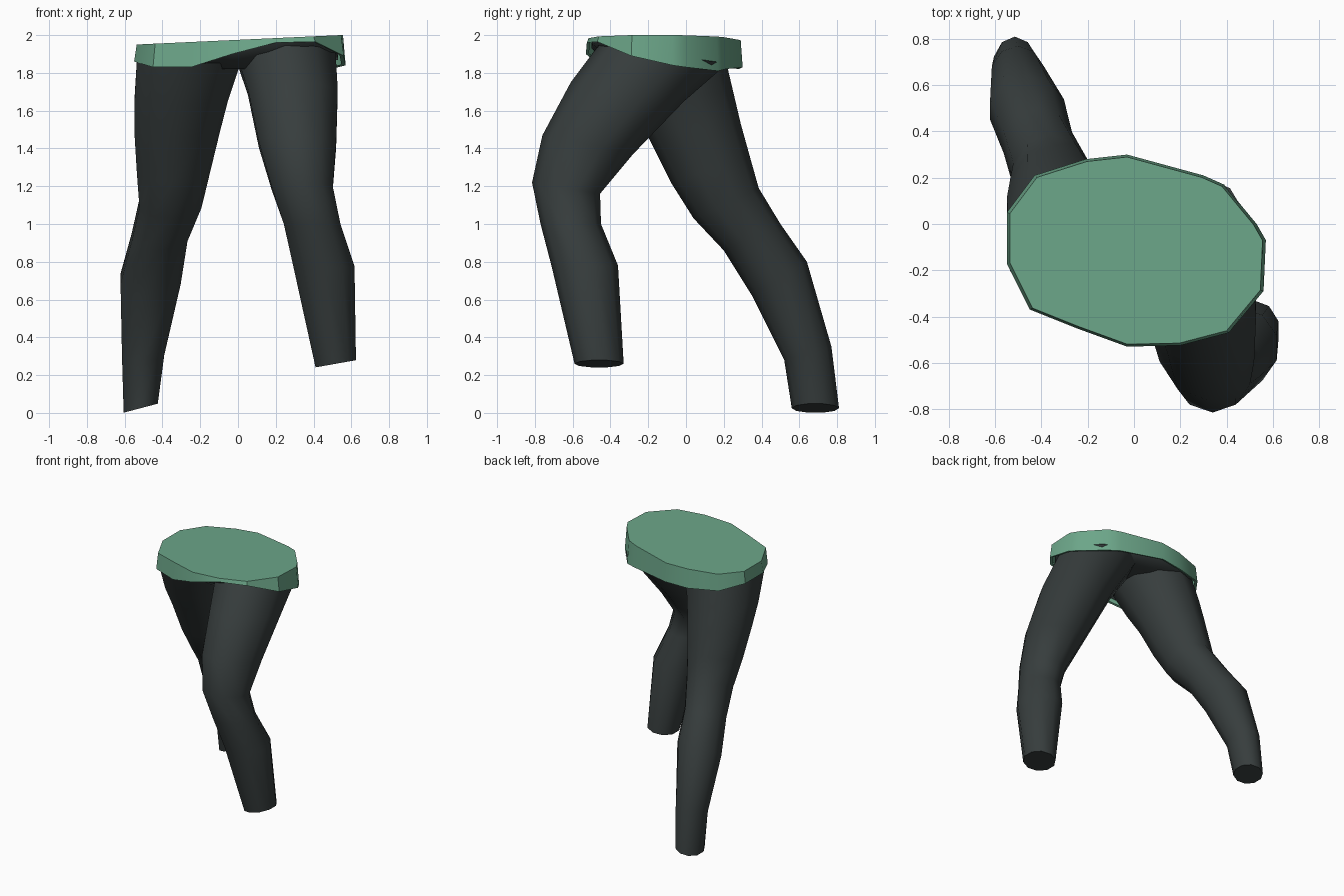
import bpy, bmesh, math
from mathutils import Vector

if "Cube" in bpy.data.objects:
    bpy.data.objects.remove(bpy.data.objects["Cube"])


def material(name, rgb):
    m = bpy.data.materials.new(name)
    m.diffuse_color = (*rgb, 1)
    m.use_nodes = True
    m.node_tree.nodes["Principled BSDF"].inputs["Base Color"].default_value = m.diffuse_color
    return m


CLOTH = material("dark trousers", (0.038, 0.047, 0.047))
GREEN = material("green hem", (0.15, 0.38, 0.25))


def loft(name, rings, mat, cap_start=True, cap_end=True, angle=50):
    """Skin a list of equal-sized point rings."""
    bm = bmesh.new()
    vs = [[bm.verts.new(p) for p in r] for r in rings]
    n = len(rings[0])
    for a, b in zip(vs, vs[1:]):
        for i in range(n):
            bm.faces.new((a[i], a[(i + 1) % n], b[(i + 1) % n], b[i]))
    if cap_start:
        bm.faces.new(vs[0])
    if cap_end:
        bm.faces.new(vs[-1])
    bmesh.ops.recalc_face_normals(bm, faces=bm.faces)
    me = bpy.data.meshes.new(name)
    bm.to_mesh(me)
    bm.free()
    me.materials.append(mat)
    ob = bpy.data.objects.new(name, me)
    bpy.context.collection.objects.link(ob)
    bpy.ops.object.select_all(action='DESELECT')
    ob.select_set(True)
    bpy.context.view_layer.objects.active = ob
    bpy.ops.object.shade_smooth_by_angle(angle=math.radians(angle))
    return ob


def leg(name, sections, sides=10):
    """Section: front y, z, back y, z, inner x, outer x, outer-edge lift."""
    rings = []
    for fy, fz, by, bz, xi, xo, lift in sections:
        f = Vector(((xi + xo) / 2, fy, fz))
        b = Vector(((xi + xo) / 2, by, bz))
        c, u = (f + b) / 2, (f - b) / 2
        v = Vector(((xo - xi) / 2, 0, lift))
        rings.append([c + u * math.cos(t) + v * math.sin(t)
                      for t in (2 * math.pi * i / sides for i in range(sides))])
    return loft(name, rings, CLOTH)


# Bent leg stepping forward
leg("forward_leg", [
    (-0.46, 1.95, 0.22, 1.85, -0.03, 0.53, 0),
    (-0.61, 1.75, -0.01, 1.65, 0.04, 0.54, 0),
    (-0.76, 1.47, -0.28, 1.37, 0.10, 0.53, 0),
    (-0.815, 1.22, -0.455, 1.16, 0.17, 0.51, 0),
    (-0.77, 1.00, -0.45, 1.00, 0.235, 0.55, 0),
    (-0.71, 0.77, -0.36, 0.78, 0.285, 0.625, 0),
    (-0.59, 0.26, -0.33, 0.26, 0.405, 0.63, 0.02),
])

# Straighter leg trailing behind
leg("trailing_leg", [
    (-0.42, 1.85, 0.21, 1.87, 0.03, -0.55, 0),
    (-0.31, 1.63, 0.25, 1.70, -0.04, -0.56, 0),
    (-0.20, 1.46, 0.29, 1.53, -0.085, -0.56, 0),
    (-0.08, 1.22, 0.34, 1.35, -0.14, -0.545, 0),
    (0.04, 1.03, 0.385, 1.19, -0.185, -0.53, 0),
    (0.20, 0.86, 0.50, 1.00, -0.26, -0.57, 0),
    (0.35, 0.62, 0.64, 0.80, -0.295, -0.63, 0),
    (0.52, 0.28, 0.77, 0.35, -0.385, -0.62, 0),
    (0.56, 0.025, 0.81, 0.025, -0.42, -0.61, -0.025),
])

# Hem outline: x, y, height of lower edge
HEM = [
    (-0.55, 0.05, 1.86), (-0.43, 0.21, 1.83), (-0.21, 0.28, 1.82),
    (-0.03, 0.30, 1.83), (0.30, 0.21, 1.82), (0.39, 0.17, 1.81),
    (0.53, 0.00, 1.83), (0.57, -0.07, 1.84), (0.56, -0.29, 1.89),
    (0.41, -0.47, 1.965), (0.20, -0.525, 1.96), (-0.03, -0.53, 1.90),
    (-0.25, -0.45, 1.83), (-0.45, -0.37, 1.83), (-0.55, -0.17, 1.86),
]


def top_z(x):
    return 1.975 + 0.045 * x


def hem_ring(s, z):
    return [(x * s, -0.12 + (y + 0.12) * s, z(x, zb)) for x, y, zb in HEM]


# Shirt hem: closed flat top, slightly flared lower edge, turned inward
loft("shirt_hem", [
    hem_ring(0.975, lambda x, zb: top_z(x)),
    hem_ring(1.0, lambda x, zb: zb),
    hem_ring(0.96, lambda x, zb: zb + 0.005),
], GREEN, cap_end=False, angle=35)

# Pelvis filling the hem and joining the legs
loft("pelvis", [
    hem_ring(0.93, lambda x, zb: top_z(x) - 0.02),
    hem_ring(0.93, lambda x, zb: min(zb + 0.03, top_z(x) - 0.03)),
    hem_ring(0.55, lambda x, zb: 1.82),
], CLOTH, angle=80)
